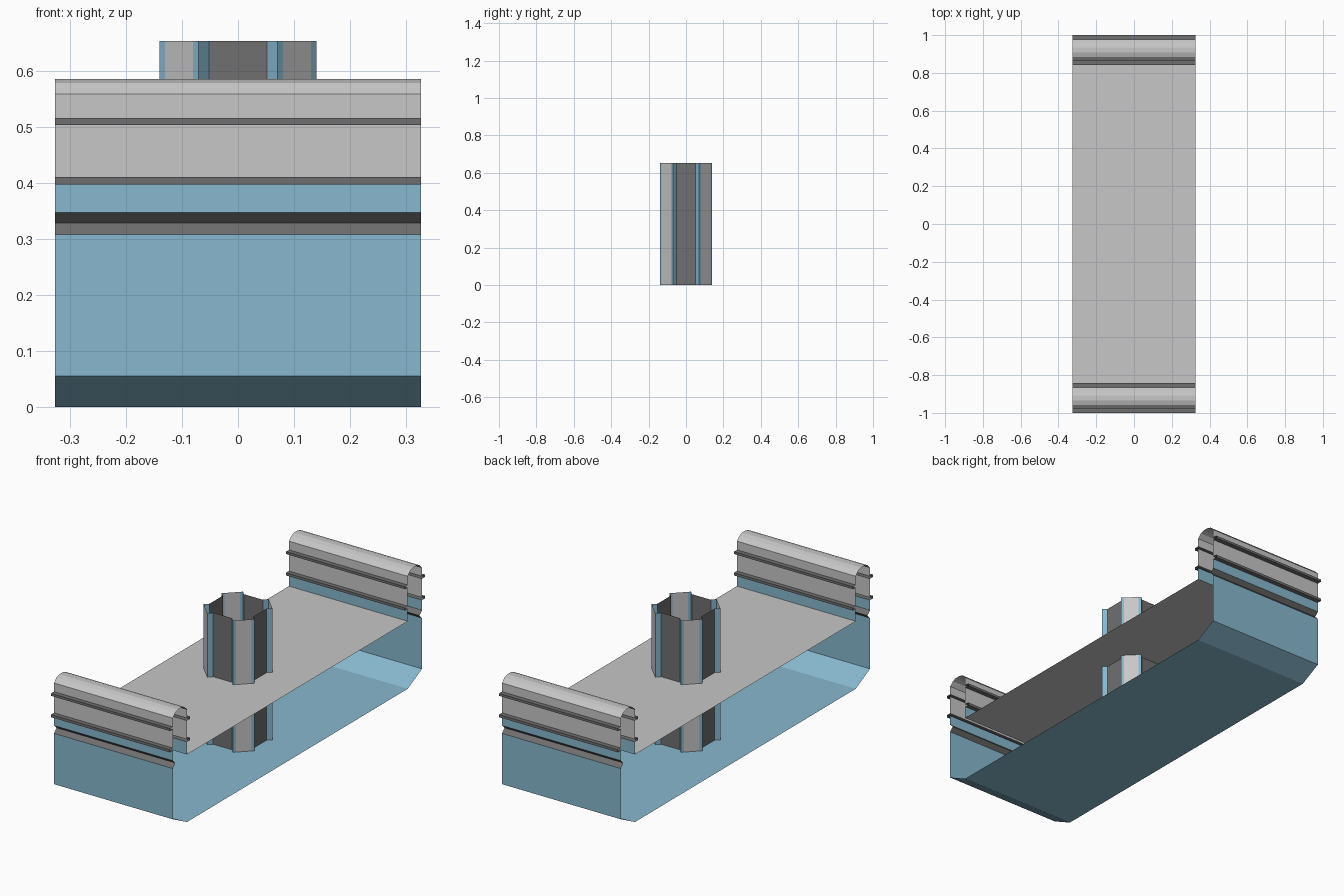
import bpy, bmesh, math

if "Cube" in bpy.data.objects:
    bpy.data.objects.remove(bpy.data.objects["Cube"])

HALF_X = 0.326      # half width of every extruded sheet
DECK_Z = 0.335
RAIL_Y = 0.921      # centre line of each end rail


def material(name, rgb):
    m = bpy.data.materials.new(name)
    m.diffuse_color = (*rgb, 1)
    m.use_nodes = True
    m.node_tree.nodes["Principled BSDF"].inputs["Base Color"].default_value = m.diffuse_color
    return m


MATS = [material("pale_blue", (0.245, 0.48, 0.62)),
        material("light_grey", (0.57, 0.57, 0.57)),
        material("dark_grey", (0.16, 0.16, 0.16))]
BLUE, LIGHT, DARK = 0, 1, 2


def sweep(name, points, colours, place_a, place_b, closed=False):
    """Join two placed copies of a profile into an open sheet."""
    bm = bmesh.new()
    a = [bm.verts.new(place_a(p)) for p in points]
    b = [bm.verts.new(place_b(p)) for p in points]
    n = len(points)
    for i in range(n if closed else n - 1):
        j = (i + 1) % n
        f = bm.faces.new((a[i], a[j], b[j], b[i]))
        f.material_index = colours[i]
    mesh = bpy.data.meshes.new(name)
    bm.to_mesh(mesh)
    bm.free()
    for m in MATS:
        mesh.materials.append(m)
    ob = bpy.data.objects.new(name, mesh)
    bpy.context.collection.objects.link(ob)
    return ob


def sheet(name, points, colours):
    """Extrude a (y, z) profile across the width."""
    return sweep(name, points, colours,
                 lambda p: (-HALF_X, p[0], p[1]),
                 lambda p: (HALF_X, p[0], p[1]))


# Hull: floor, sloped ends and end walls with a V groove
half = [(0.865, 0), (0.977, 0.056), (0.977, 0.308), (0.957, 0.328), (0.977, 0.347)]
half_col = [BLUE, BLUE, DARK, DARK]
sheet("hull", [(-y, z) for y, z in reversed(half)] + half,
      half_col[::-1] + [BLUE] + half_col)

# Flat deck between the rails
sheet("deck", [(0.865, DECK_Z), (-0.865, DECK_Z)], [LIGHT])

# End rails: two ribs on each side and a rounded cap
W, RIB = 0.056, 0.079
side = [(W, 0.397), (RIB, 0.397), (RIB, 0.410), (W, 0.410),
        (W, 0.503), (RIB, 0.503), (RIB, 0.515), (W, 0.515),
        (W, 0.558), (0.036, 0.578), (0.014, 0.585)]
side_col = [BLUE, DARK, DARK, DARK, LIGHT, DARK, DARK, DARK, LIGHT, LIGHT, LIGHT]
outer = [(W, 0.347)] + side
inner = [(-w, z) for w, z in [(W, DECK_Z)] + side][::-1]
for s, name in ((-1, "front_rail"), (1, "back_rail")):
    sheet(name, [(s * (RAIL_Y + w), z) for w, z in outer + inner],
          side_col + [LIGHT] + side_col[::-1])

# Centre column: open eight-sided tube with raised blue corners
quarter = [(0.12, -0.052), (0.12, 0.052), (0.14, 0.07), (0.13, 0.08),
           (0.08, 0.13), (0.07, 0.14)]
ring, ring_col = [], []
for k in range(4):
    c, s = round(math.cos(k * math.pi / 2)), round(math.sin(k * math.pi / 2))
    ring += [(c * x - s * y, s * x + c * y) for x, y in quarter]
    ring_col += [DARK, BLUE, BLUE, LIGHT, BLUE, BLUE]
sweep("centre_column", ring, ring_col,
      lambda p: (p[0], p[1], 0), lambda p: (p[0], p[1], 0.653), closed=True)
